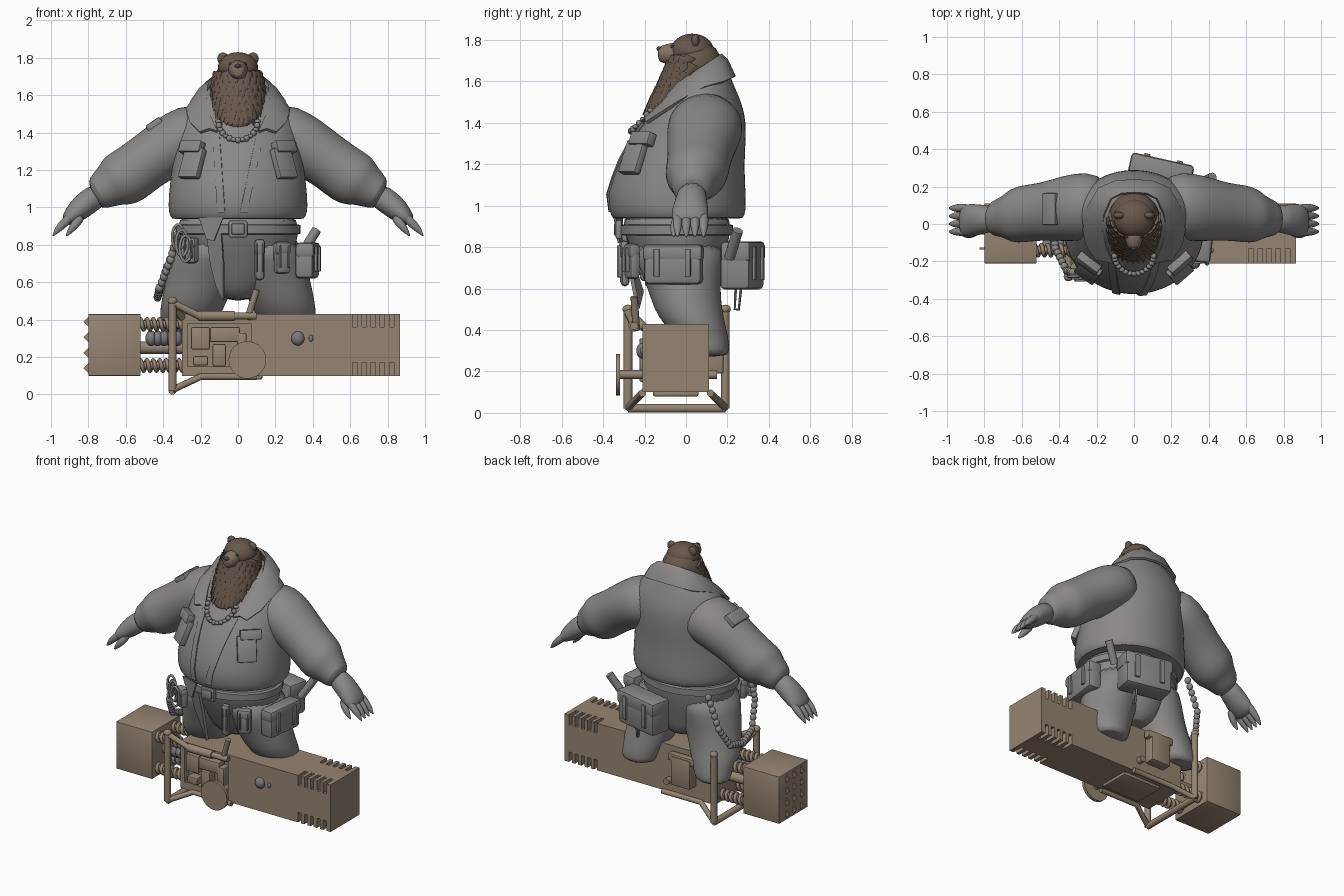
import bpy, bmesh, math, random
from mathutils import Matrix, Vector as V

if "Cube" in bpy.data.objects:
    bpy.data.objects.remove(bpy.data.objects["Cube"])
random.seed(4)
made = []

def material(name, rgb):
    m = bpy.data.materials.new(name)
    m.use_nodes = True
    m.diffuse_color = (*rgb, 1)
    m.node_tree.nodes["Principled BSDF"].inputs["Base Color"].default_value = (*rgb, 1)
    return m

CLOTH = material("grey cloth", (.258, .245, .241))
METAL = material("tan metal", (.3, .235, .167))
FUR = material("brown fur", (.135, .097, .07))
MUZZLE = material("light fur", (.23, .17, .12))
STEEL = material("steel", (.2, .2, .215))
DARK = material("dark nose", (.07, .052, .042))

def add_object(name, mesh, mat, subdivide=0):
    ob = bpy.data.objects.new(name, mesh)
    bpy.context.scene.collection.objects.link(ob)
    mesh.materials.clear()
    mesh.materials.append(mat)
    if subdivide:
        mod = ob.modifiers.new("smooth", "SUBSURF")
        mod.levels = mod.render_levels = subdivide
    made.append(ob)
    return ob

def finish(bm, name, mat, subdivide=0):
    bmesh.ops.recalc_face_normals(bm, faces=bm.faces)
    mesh = bpy.data.meshes.new(name)
    bm.to_mesh(mesh)
    bm.free()
    return add_object(name, mesh, mat, subdivide)

def loft(name, rings, mat, side=(1, 0, 0), flat=False, sides=28, subdivide=1):
    """Skin elliptical rings given as (centre, radius along side, other radius)."""
    bm, loops, side = bmesh.new(), [], V(side)
    for i, (c, a, b) in enumerate(rings):
        ahead, behind = V(rings[min(i + 1, len(rings) - 1)][0]), V(rings[max(i - 1, 0)][0])
        other = V((0, 1, 0)) if flat else (ahead - behind).cross(side).normalized()
        turn = [math.tau * k / sides for k in range(sides)]
        loops.append([bm.verts.new(V(c) + side * a * math.cos(t) + other * b * math.sin(t)) for t in turn])
    for low, high in zip(loops, loops[1:]):
        for k in range(sides):
            j = (k + 1) % sides
            bm.faces.new((low[k], low[j], high[j], high[k]))
    bm.faces.new(loops[0])
    bm.faces.new(loops[-1])
    return finish(bm, name, mat, subdivide)

def box(name, centre, size, mat, rot=None, bevel=.008):
    bm = bmesh.new()
    bmesh.ops.create_cube(bm, size=1, matrix=Matrix.Diagonal((*size, 1)))
    if bevel:
        bmesh.ops.bevel(bm, geom=bm.edges[:], offset=bevel, segments=2, profile=.5, affect="EDGES")
    bm.transform(Matrix.Translation(centre) @ (rot.to_4x4() if rot else Matrix()))
    return finish(bm, name, mat)

def ball(name, centre, radii, mat):
    bm = bmesh.new()
    bmesh.ops.create_uvsphere(bm, u_segments=24, v_segments=14, radius=1,
                              matrix=Matrix.Translation(centre) @ Matrix.Diagonal((*radii, 1)))
    return finish(bm, name, mat)

def tube(name, points, radius, mat, closed=False):
    cu = bpy.data.curves.new(name, "CURVE")
    cu.dimensions, cu.bevel_depth, cu.bevel_resolution, cu.use_fill_caps = "3D", radius, 3, True
    sp = cu.splines.new("POLY")
    sp.points.add(len(points) - 1)
    for p, co in zip(sp.points, points):
        p.co = (*co, 1)
    sp.use_cyclic_u = closed
    temp = bpy.data.objects.new(name, cu)
    mesh = bpy.data.meshes.new_from_object(temp)
    bpy.data.objects.remove(temp)
    return add_object(name, mesh, mat)

def sheet(name, rows, thick, mat):
    bm = bmesh.new()
    grid = [[bm.verts.new(p) for p in row] for row in rows]
    for a, b in zip(grid, grid[1:]):
        for k in range(len(a) - 1):
            bm.faces.new((a[k], a[k + 1], b[k + 1], b[k]))
    bmesh.ops.recalc_face_normals(bm, faces=bm.faces)
    bmesh.ops.solidify(bm, geom=bm.faces[:], thickness=thick)
    return finish(bm, name, mat)

def ring_at(rings, z):
    for low, high in zip(rings, rings[1:]):
        if low[0] <= z <= high[0]:
            return V(low[1:]).lerp(V(high[1:]), (z - low[0]) / (high[0] - low[0]))
    return V((rings[0] if z < rings[0][0] else rings[-1])[1:])

# Jacket body, rings as height, centre y, half width, half depth
torso = [(.94, -.04, .325, .29), (.935, -.04, .355, .315), (.97, -.04, .372, .33), (1.05, -.047, .374, .337),
         (1.2, -.03, .355, .31), (1.35, .015, .337, .278), (1.45, .052, .322, .232),
         (1.53, .07, .29, .185), (1.6, .072, .222, .15), (1.66, .1, .16, .105)]
stack = lambda rings: [((0, y, z), a, b) for z, y, a, b in rings]
loft("jacket_body", stack(torso), CLOTH, flat=True, sides=40)

def front(x, z, lift=0):
    y, a, b = ring_at(torso[1:], z)
    return V((x, y - b * math.sqrt(max(0, 1 - (x / a) ** 2)) - lift, z))

def patch(name, x, z, w, h, d, mat=CLOTH):
    p, step = front(x, z), .02
    across = (front(x + step, z) - p).normalized()
    out = across.cross(front(x, z + step) - p).normalized()
    return box(name, p + out * d * .3, (w, d, h), mat, Matrix((across, -out, across.cross(-out))).transposed())

for x0, x1 in ((.12, .03), (-.12, -.09)):
    sheet("jacket_placket", [[front(x0 + (x1 - x0) * t + w, 1.4 - .43 * t, .004) for w in (-.02, 0, .02)]
                             for t in (0, .2, .4, .6, .8, 1)], .008, CLOTH)
sheet("jacket_front_flap", [[(-.21, -.315, .945), (-.08, -.35, .945)], [(-.17, -.315, .83), (-.13, -.33, .82)]], .012, CLOTH)

# Folded collar running round the neck into two lapels
inner = [(0, .17, 1.735), (.07, .165, 1.73), (.125, .135, 1.71), (.162, .05, 1.655), (.17, -.04, 1.58), (.15, -.12, 1.5), (.11, -.215, 1.41)]
outer = [(0, .24, 1.625), (.1, .232, 1.62), (.19, .195, 1.605), (.252, .09, 1.575), (.275, -.03, 1.51), (.26, -.11, 1.46), (.205, -.195, 1.405)]
whole = lambda edge: [V((-x, y, z)) for x, y, z in edge[:0:-1]] + [V(p) for p in edge]
fold = [a.lerp(b, .4) + V((a.x * .06, .005, .015)) for a, b in zip(whole(inner), whole(outer))]
sheet("collar", [whole(inner), fold, whole(outer)], .016, CLOTH)

for s, sidename in ((1, "left"), (-1, "right")):
    # Chest pocket and flap
    patch(sidename + "_chest_pocket", s * .238, 1.23, .125, .17, .04)
    patch(sidename + "_pocket_flap", s * .238, 1.315, .14, .065, .05)
    # Sleeve, cuff and wrist
    sleeve = [((.14, .09, 1.42), .155, .14), ((.26, .095, 1.385), .185, .17), ((.36, .085, 1.33), .178, .16),
              ((.5, .065, 1.235), .152, .146), ((.59, .055, 1.165), .155, .155), ((.65, .045, 1.14), .145, .145),
              ((.685, .04, 1.115), .112, .115), ((.75, .03, 1.075), .096, .095), ((.775, .03, 1.065), .065, .065)]
    flip = lambda rings: [((s * c[0], c[1], c[2]), a, b) for c, a, b in rings]
    loft(sidename + "_sleeve", flip(sleeve), CLOTH, side=(0, 1, 0))
    palm = [((.73, .03, 1.08), .07, .07), ((.81, .025, 1.025), .078, .068), ((.86, .02, .98), .09, .062),
            ((.9, .018, .943), .09, .045), ((.925, .015, .92), .07, .028)]
    loft(sidename + "_hand", flip(palm), CLOTH, side=(0, 1, 0), sides=16)
    # Fingers and thumb, each ending in a claw
    for k in range(5):
        y, thumb = .085 - .042 * k, k == 4
        root, tip = ((.83, -.035, .96), (.89, -.06, .885)) if thumb else ((.88, y, .965), (.962, y, .885))
        root, tip = V(root), V(tip)
        drop = V((.03, 0, -.04))
        loft(sidename + "_finger", flip([(root, .025, .025), (root.lerp(tip, .6), .025, .026), (tip, .02, .02),
                                         (tip + drop, .004, .004)]), CLOTH, side=(0, 1, 0), sides=10)
    # Trouser leg and boot
    leg = [((.15, -.04, .84), .17, .235), ((.175, -.03, .72), .185, .205), ((.2, -.01, .6), .19, .175),
           ((.235, .01, .5), .175, .165), ((.255, .04, .43), .165, .15), ((.27, .08, .36), .135, .125),
           ((.28, .105, .31), .125, .105), ((.285, .12, .27), .11, .085)]
    loft(sidename + "_trouser_leg", flip(leg), CLOTH, flat=True)
    # Ears and eyes
    ball(sidename + "_ear", (s * .08, .045, 1.795), (.031, .02, .033), FUR)
    ball(sidename + "_eye", (s * .04, -.068, 1.768), (.008, .008, .008), DARK)

# Sleeve badge on the upper arm
box("sleeve_patch", (-.445, .08, 1.44), (.09, .17, .05), CLOTH, Matrix.Rotation(-.6, 3, "Y"))

# Head, mane and tufts
ball("skull", (0, .03, 1.745), (.108, .105, .085), FUR)
loft("muzzle", [((0, -.03, 1.735), .066, .06), ((0, -.075, 1.733), .05, .052), ((0, -.115, 1.73), .04, .044),
                ((0, -.137, 1.728), .026, .03)], MUZZLE, sides=16)
ball("nose", (0, -.128, 1.757), (.02, .014, .012), DARK)
mane = [(1.425, -.18, .04, .025), (1.46, -.14, .1, .06), (1.52, -.07, .135, .105), (1.58, -.015, .148, .13),
        (1.66, .035, .14, .145), (1.73, .045, .122, .125), (1.79, .06, .07, .06)]
loft("mane", stack(mane), FUR, flat=True)
bm = bmesh.new()
for row in range(7):
    z = 1.7 - row * .037
    y, a, b = ring_at(mane, z)
    for k in range(11):
        t = math.pi * (1.04 + .92 * (k + .5 * (row % 2)) / 10.5) + random.uniform(-.05, .05)
        out = V((math.cos(t), math.sin(t), 0))
        down = (out * .12 - V((0, .5, 1))).normalized()
        flat = out.cross(down).normalized()
        aim = Matrix((flat, down.cross(flat), down)).transposed().to_4x4()
        place = Matrix.Translation((a * out.x, y + b * out.y, z - .01))
        bmesh.ops.create_cone(bm, segments=8, radius1=.03, radius2=.001, depth=random.uniform(.06, .08),
                              cap_ends=True, matrix=place @ aim @ Matrix.Diagonal((1, .35, 1, 1)))
finish(bm, "mane_tufts", FUR)

# Neck chain
for k in range(15):
    t = math.pi * k / 14
    p = front(.105 * math.cos(t), 1.46 - .1 * math.sin(t), .012)
    ball("neck_chain_link", p, (.016, .014, .012 + .005 * (k % 2)), CLOTH)

# Trouser seat, belt and buckle
hips = [(.5, .0, .07, .1), (.56, -.005, .16, .15), (.66, -.02, .25, .185), (.8, -.035, .32, .24),
        (.9, -.045, .325, .262), (.97, -.045, .315, .262)]
loft("trouser_seat", stack(hips), CLOTH, flat=True)
belt = [(.855, -.045, .32, .258), (.86, -.045, .333, .272), (.905, -.045, .333, .272), (.91, -.045, .32, .258)]
loft("belt", stack(belt), CLOTH, flat=True, sides=48, subdivide=0)
box("belt_buckle", (0, -.325, .885), (.1, .03, .09), CLOTH)
box("buckle_plate", (0, -.342, .885), (.07, .012, .06), CLOTH)

def pouch(name, centre, size, yaw):
    turn, c = Matrix.Rotation(yaw, 3, "Z"), V(centre)
    w, d, h = size
    box(name, c, size, CLOTH, turn, .024)
    box(name + "_flap", c + turn @ V((0, -.004, h * .3)), (w * 1.04, d, h * .42), CLOTH, turn, .02)
    for k in (-1, 1):
        box(name + "_strap", c + turn @ V((k * w * .27, -d * .5 - .004, h * .05)), (w * .1, .02, h * .7), CLOTH, turn, .004)

pouch("left_hip_pouch", (.37, -.06, .715), (.28, .1, .19), math.pi / 2 - .12)
pouch("back_pouch", (.14, .27, .71), (.33, .15, .23), math.pi - .22)
pouch("front_pouch", (.235, -.26, .73), (.09, .06, .17), .4)
pouch("front_tool_holder", (.115, -.295, .72), (.055, .045, .22), .15)
pouch("right_hip_pouch", (-.25, -.26, .77), (.08, .06, .14), -.5)
tube("baton", [(.34, .21, .75), (.42, .25, .88)], .026, CLOTH)
tube("pouch_hook", [(.2, .24, .6), (.2, .235, .5), (.2, .255, .5), (.2, .265, .6)], .007, CLOTH)
sheet("hanging_rag", [[(-.17, -.3, .86), (-.09, -.31, .86)], [(-.15, -.26, .7), (-.08, -.28, .7)],
                      [(-.12, -.22, .58), (-.08, -.24, .5)]], .02, CLOTH)

# Hip rope of overlapping beads, with clips
rope = [V(p) for p in ((-.3, .18, .88), (-.38, .18, .68), (-.42, .11, .55), (-.43, -.02, .52), (-.42, -.13, .57),
                       (-.36, -.25, .72), (-.32, -.26, .88))]
for a, b in zip(rope, rope[1:]):
    for k in range(5):
        ball("rope_bead", a.lerp(b, k / 5), (.021, .021, .024), CLOTH)
for k in range(3):
    ring = [math.tau * j / 14 for j in range(14)]
    tube("belt_clip", [(-.32 + .02 * k + .032 * math.cos(t), -.28 - .01 * k, .84 - .03 * k + .07 * math.sin(t)) for t in ring],
         .008, CLOTH, closed=True)

# Machine housing with slotted corners and a recessed bay
housing = box("machine_housing", (.283, -.05, .265), (1.166, .32, .33), METAL, bevel=0)
bm = bmesh.new()
def cut(centre, size):
    bmesh.ops.create_cube(bm, size=1, matrix=Matrix.Translation(centre) @ Matrix.Diagonal((*size, 1)))
for k in range(5):
    for y in (-.21, .11):
        for z in (.1, .43):
            cut((.625 + k * .049, y, z), (.024, .16, .14))
cut((-.1, -.21, .265), (.34, .1, .23))
cutter = finish(bm, "slot_cutter", METAL)
mod = housing.modifiers.new("slots", "BOOLEAN")
mod.operation, mod.solver, mod.object = "DIFFERENCE", "EXACT", cutter
bpy.context.view_layer.objects.active = housing
bpy.ops.object.modifier_apply(modifier="slots")
made.remove(cutter)
bpy.data.objects.remove(cutter)

# Bay mechanism, rear mechanism and underside plate
for x, z, w, h in ((-.2, .3, .1, .12), (-.07, .32, .16, .08), (-.1, .21, .07, .12), (.02, .26, .05, .14), (-.2, .18, .08, .05)):
    box("bay_mechanism", (x, -.19, z), (w, .07, h), METAL)
box("rear_mechanism", (-.08, .14, .29), (.15, .08, .2), METAL)
box("rear_latch", (-.08, .15, .38), (.2, .05, .05), METAL)
box("underside_plate", (-.02, -.05, .095), (.3, .22, .03), METAL)

# Hammer block with rows of thin pointed fins
box("hammer_block", (-.66, -.05, .265), (.28, .32, .33), METAL, bevel=.004)
for row in range(4):
    for y in (-.13, -.05, .03):
        box("hammer_fin", (-.796, y, .141 + .0825 * row), (.042, .01, .042), METAL, Matrix.Rotation(math.pi / 4, 3, "Y"), 0)

# Springs around rods
for y in (-.14, .04):
    for z in (.155, .375):
        tube("spring_rod", [(-.54, y, z), (-.28, y, z)], .022, METAL)
        tube("spring", [(-.53 + .24 * k / 84, y + .029 * math.cos(k * math.tau / 12), z + .029 * math.sin(k * math.tau / 12))
                        for k in range(85)], .011, METAL)
tube("piston", [(-.54, -.05, .25), (-.28, -.05, .25)], .035, METAL)
for k in range(5):
    ball("steel_bellows", (-.465 + .035 * k, -.12, .3), (.03, .042, .042), STEEL)

# Carrying frame
for y in (-.28, .19):
    tube("frame_post", [(-.35, y, .02), (-.35, y, .5)], .022, METAL)
    ball("frame_post_cap", (-.35, y, .5), (.026, .026, .022), METAL)
    tube("frame_lower_brace", [(-.35, y, .025), (-.2, y * .7 - .015, .095), (.1, y * .7 - .015, .095)], .018, METAL)
tube("frame_upper_brace", [(-.35, -.28, .49), (-.21, -.25, .42), (.1, -.25, .42)], .02, METAL)
tube("frame_grip", [(-.21, -.25, .42), (-.02, -.25, .42)], .028, METAL)
tube("frame_top_brace", [(-.35, -.28, .495), (-.3, -.2, .41)], .02, METAL)
tube("frame_foot", [(-.35, -.28, .022), (-.35, .19, .022)], .022, METAL)
tube("lever", [(.05, -.24, .4), (.1, -.25, .56)], .018, METAL)

# Hand wheel, axle and side knob
tube("wheel_axle", [(.05, -.33, .185), (.05, .15, .185)], .022, METAL)
loft("hand_wheel", [((.05, -.338, .185), .1, .1), ((.05, -.318, .185), .1, .1)], METAL, sides=40, subdivide=0)
ball("side_knob", (.32, -.21, .3), (.035, .03, .038), STEEL)
ball("side_stud", (.39, -.21, .3), (.012, .012, .018), STEEL)

bpy.ops.object.select_all(action="DESELECT")
for ob in made:
    ob.select_set(True)
bpy.context.view_layer.objects.active = made[0]
bpy.ops.object.shade_smooth_by_angle(angle=math.radians(40))
